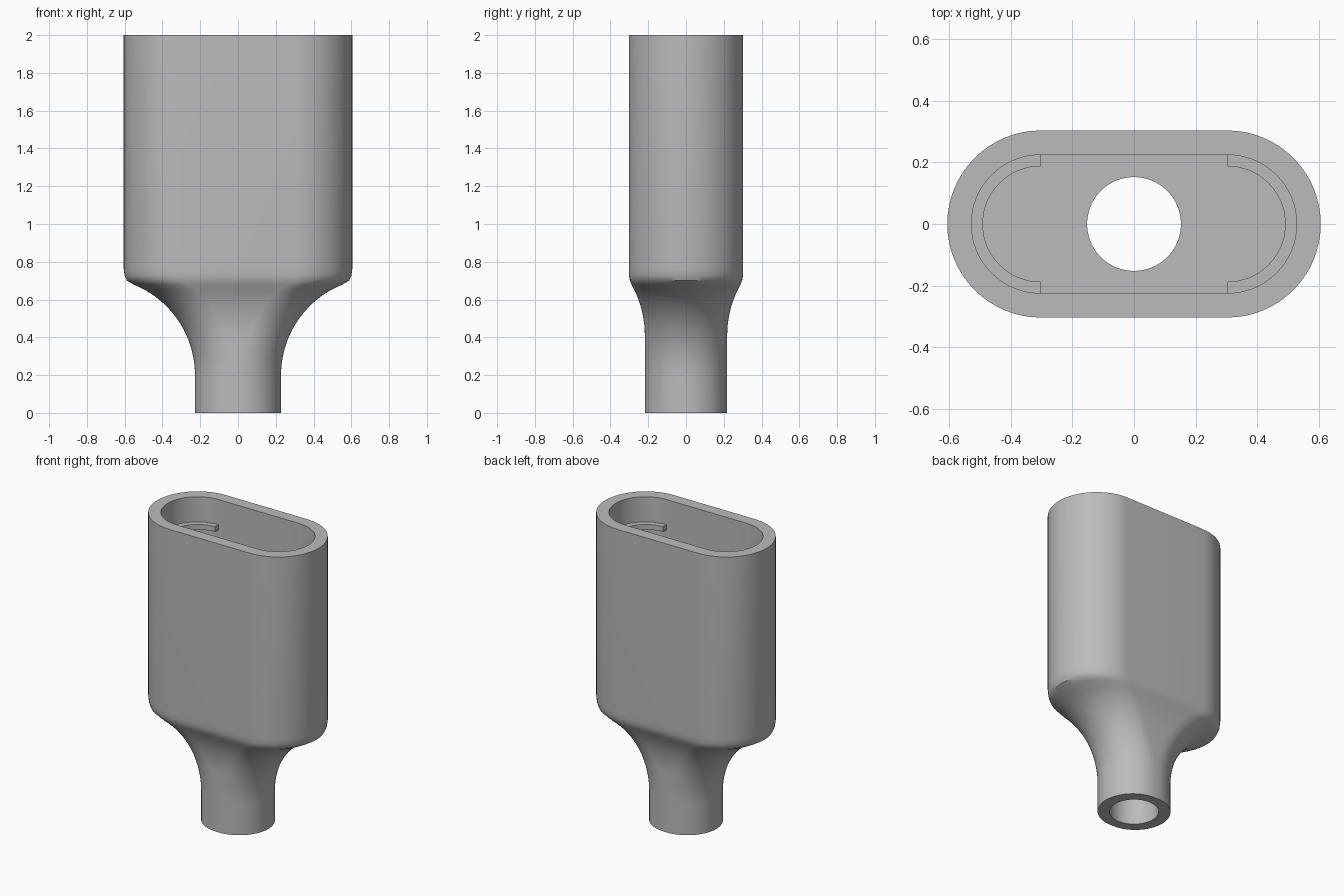
import bpy, bmesh
from math import sin, cos, pi, sqrt

if "Cube" in bpy.data.objects:
    bpy.data.objects.remove(bpy.data.objects["Cube"])

grey = bpy.data.materials.new("plain grey")
grey.use_nodes = True
colour = (0.5, 0.5, 0.5, 1)
grey.diffuse_color = colour
grey.node_tree.nodes["Principled BSDF"].inputs["Base Color"].default_value = colour

STEPS = 32  # segments in each rounded end


def stadium(a, b, z):
    """Rounded slot outline with half length a and half depth b."""
    pts = []
    for side in (1, -1):
        for i in range(STEPS + 1):
            t = -pi / 2 + pi * i / STEPS
            pts.append((side * (a - b + b * cos(t)), side * b * sin(t), z))
    return pts


def circle(r, z):
    count = 2 * STEPS + 2
    turn = [-pi / 2 + 2 * pi * (i + 0.5) / count for i in range(count)]
    return [(r * cos(t), r * sin(t), z) for t in turn]


def loft(name, rings):
    """Skin the rings in order and close the last back to the first."""
    bm = bmesh.new()
    loops = [[bm.verts.new(p) for p in ring] for ring in rings]
    for low, high in zip(loops, loops[1:] + loops[:1]):
        n = len(low)
        for i in range(n):
            j = (i + 1) % n
            bm.faces.new((low[i], low[j], high[j], high[i]))
    bmesh.ops.recalc_face_normals(bm, faces=bm.faces)
    finish(name, bm)


def finish(name, bm):
    mesh = bpy.data.meshes.new(name)
    bm.to_mesh(mesh)
    bm.free()
    mesh.materials.append(grey)
    obj = bpy.data.objects.new(name, mesh)
    bpy.context.collection.objects.link(obj)
    bpy.ops.object.select_all(action="DESELECT")
    obj.select_set(True)
    bpy.context.view_layer.objects.active = obj
    bpy.ops.object.shade_smooth_by_angle(angle=0.6)


# Flared neck: concave arcs in length and depth, from spout to body
def flare(start, size, radius, z):
    rise = max(0, z - start)
    return size + radius - sqrt(radius ** 2 - rise ** 2)


outer = [stadium(0.228, 0.218, 0)]
for k in range(17):
    z = 0.2 + 0.48 * k / 16
    outer.append(stadium(flare(0.2, 0.228, 0.517, z), flare(0.41, 0.218, 0.55, z), z))

# Rounded shoulder and straight body wall
for a, b, z in ((0.588, 0.297, 0.7), (0.6, 0.302, 0.725), (0.605, 0.303, 0.76), (0.605, 0.303, 2)):
    outer.append(stadium(a, b, z))

# Pocket wall, flat pocket floor and round bore
FLOOR = 0.8
inner = [stadium(0.527, 0.224, 2), stadium(0.527, 0.224, FLOOR), circle(0.152, FLOOR), circle(0.152, 0)]
loft("hollow_body", outer + inner)

# Curved retaining lip at each end of the pocket
for name, side in (("left_lip", 1), ("right_lip", -1)):
    bm = bmesh.new()
    sections = []
    for i in range(STEPS + 1):
        t = -pi / 2 + pi * i / STEPS
        corners = ((0.187, 1.795), (0.226, 1.795), (0.226, 1.83), (0.187, 1.83))
        sections.append([bm.verts.new((side * (0.303 + r * cos(t)), side * r * sin(t), z)) for r, z in corners])
    for p, q in zip(sections, sections[1:]):
        for i in range(4):
            j = (i + 1) % 4
            bm.faces.new((p[i], p[j], q[j], q[i]))
    bm.faces.new(sections[0])
    bm.faces.new(sections[-1])
    bmesh.ops.recalc_face_normals(bm, faces=bm.faces)
    finish(name, bm)
